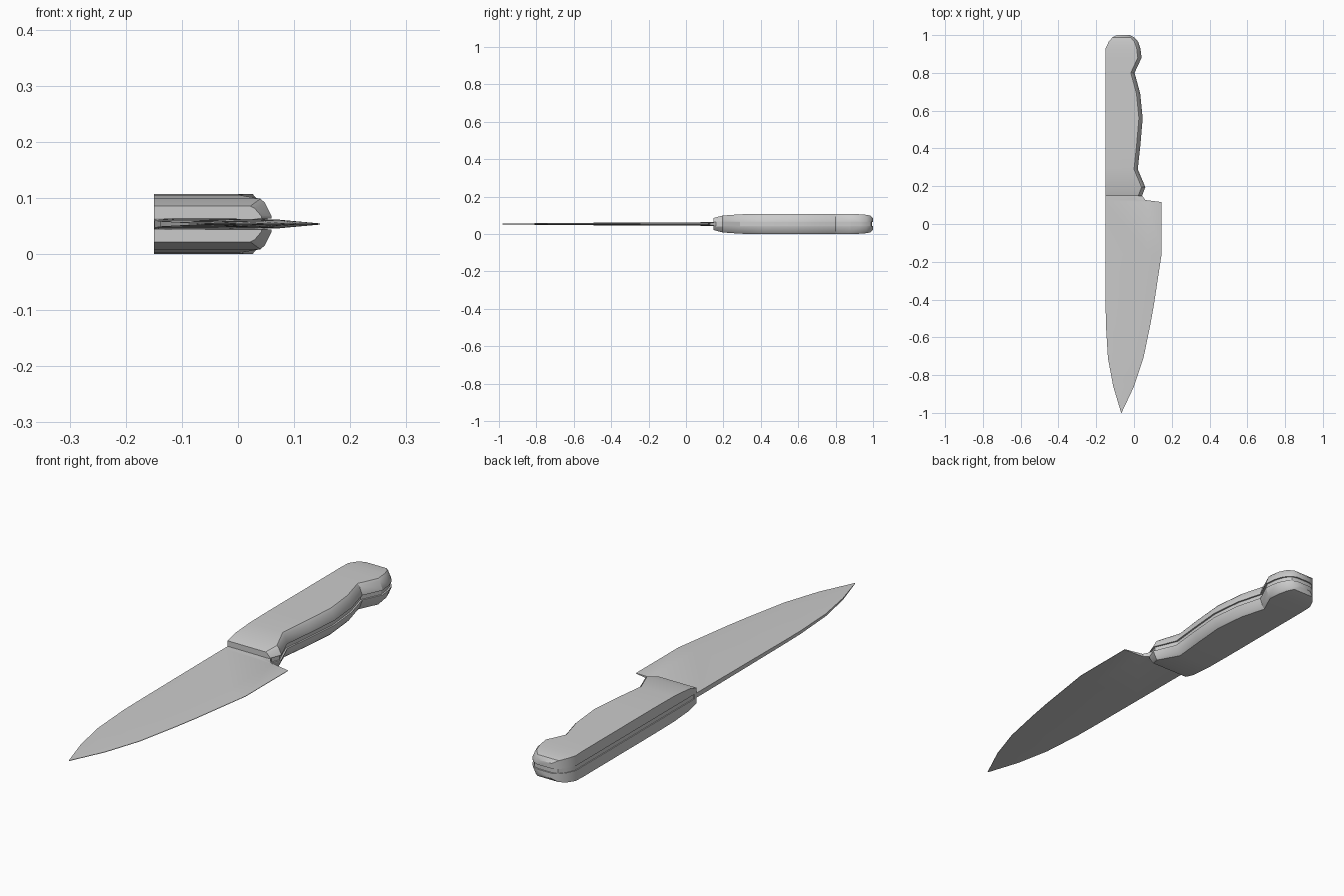
import bpy, bmesh
from math import radians

if "Cube" in bpy.data.objects:
    bpy.data.objects.remove(bpy.data.objects["Cube"])

ZC = 0.0535   # mid-plane of the knife
GAP = 0.0095  # half thickness of the steel


def loft(name, sections, angle):
    """Skin a row of equal-sized closed cross-sections and cap both ends."""
    bm = bmesh.new()
    rings = [[bm.verts.new(p) for p in s] for s in sections]
    n = len(rings[0])
    for a, b in zip(rings, rings[1:]):
        for i in range(n):
            j = (i + 1) % n
            bm.faces.new((a[i], a[j], b[j], b[i]))
    bm.faces.new(rings[0])
    bm.faces.new(rings[-1])
    bmesh.ops.remove_doubles(bm, verts=bm.verts, dist=0.00005)
    bmesh.ops.recalc_face_normals(bm, faces=bm.faces)
    mesh = bpy.data.meshes.new(name)
    bm.to_mesh(mesh)
    bm.free()
    obj = bpy.data.objects.new(name, mesh)
    bpy.context.collection.objects.link(obj)
    bpy.ops.object.select_all(action='DESELECT')
    obj.select_set(True)
    bpy.context.view_layer.objects.active = obj
    bpy.ops.object.shade_smooth_by_angle(angle=radians(angle))
    return obj


# Handle stations: y, spine x, finger-side x, half height
handle = [
    (0.147, -0.15, 0.042, 0.032), (0.195, -0.15, 0.06, 0.045),
    (0.29, -0.15, 0.02, 0.052), (0.42, -0.15, 0.034, 0.0535),
    (0.56, -0.15, 0.046, 0.0535), (0.69, -0.15, 0.033, 0.0535),
    (0.80, -0.15, 0.003, 0.0535), (0.88, -0.15, 0.04, 0.0535),
    (0.93, -0.15, 0.034, 0.052), (0.965, -0.134, 0.022, 0.049),
    (0.988, -0.114, 0.002, 0.044), (1.0, -0.09, -0.022, 0.031),
]


def scale_section(y, spine, edge, h, side):
    pts = [(spine, GAP), (spine, h), (edge - 0.02, h),
           (edge - 0.012, GAP + (h - GAP) * 0.8), (edge, GAP + 0.004), (edge, GAP)]
    return [(x, y, ZC + side * z) for x, z in pts]


# Two handle scales, one each side of the tang
for name, side in (("handle_scale_upper", 1), ("handle_scale_lower", -1)):
    loft(name, [scale_section(*s, side) for s in handle], 28)

# Tang, slightly recessed between the scales
tang = []
for y, spine, edge, h in handle:
    y = min(y, 0.994)
    a, b = spine + 0.004, edge - 0.007
    tang.append([(a, y, ZC - GAP), (b, y, ZC - GAP), (b, y, ZC + GAP), (a, y, ZC + GAP)])
loft("tang", tang, 28)

# Blade stations: y, spine x, cutting edge x, spine half thickness, edge half thickness
blade = [
    (0.16, -0.15, 0.04, 0.0095, 0.0095), (0.15, -0.15, 0.043, 0.0095, 0.0095),
    (0.127, -0.15, 0.06, 0.0095, 0.006), (0.116, -0.15, 0.146, 0.0095, 0.001),
    (-0.16, -0.15, 0.146, 0.0085, 0.001), (-0.43, -0.15, 0.105, 0.007, 0.001),
    (-0.53, -0.149, 0.087, 0.0065, 0.001), (-0.71, -0.138, 0.05, 0.005, 0.001),
    (-0.86, -0.11, 0.0, 0.0035, 0.001), (-1.0, -0.068, -0.066, 0.001, 0.001),
]
sections = []
for y, s, e, t, u in blade:
    m = s + (e - s) * 0.75
    k = t * 0.8 + u * 0.2
    upper = [(s, t), (m, k), (e, u)]
    ring = upper + [(x, -z) for x, z in reversed(upper)]
    sections.append([(x, y, ZC + z) for x, z in ring])
loft("blade", sections, 28)
